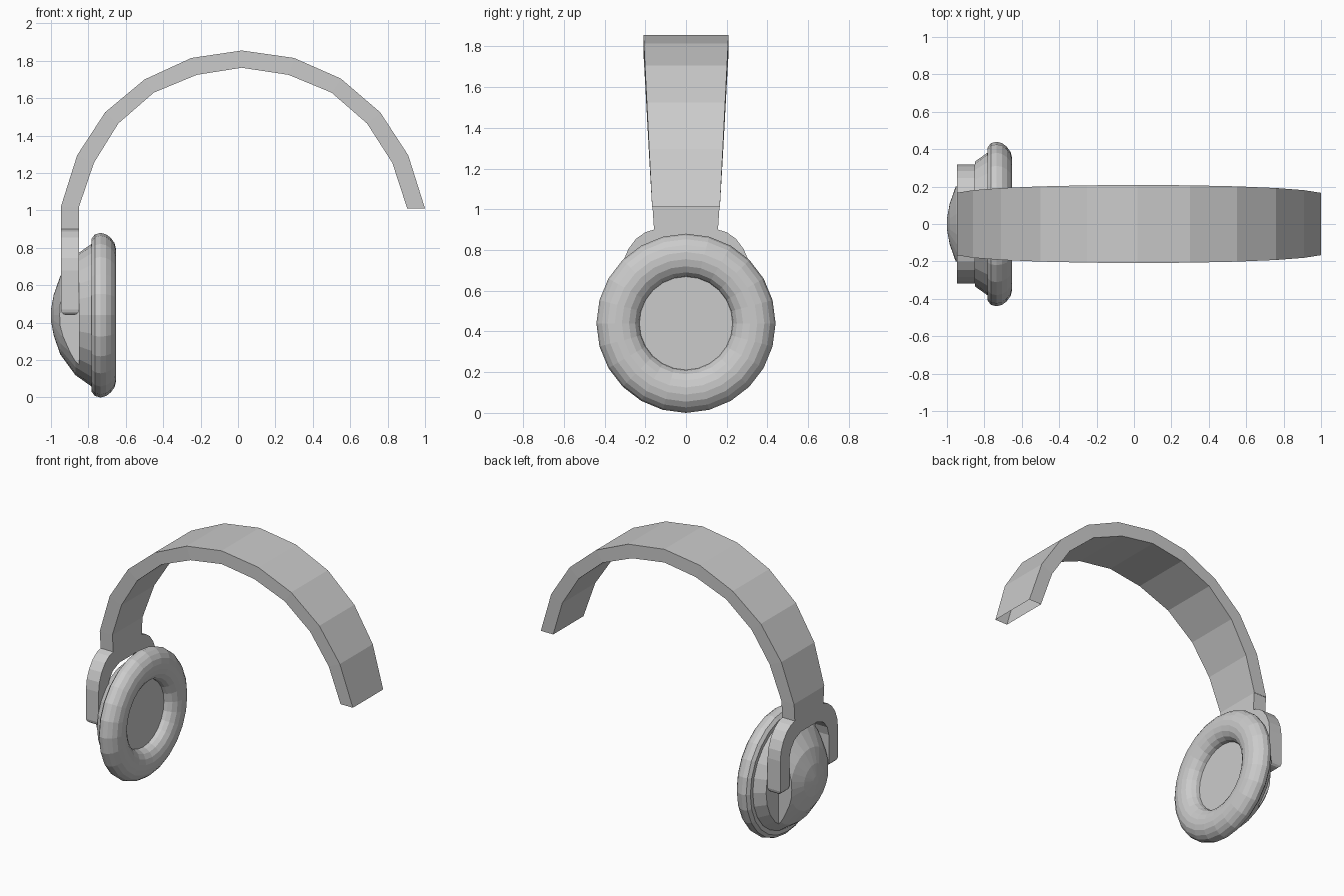
import bpy, bmesh
from math import sin, cos, pi

if "Cube" in bpy.data.objects:
    bpy.data.objects.remove(bpy.data.objects["Cube"])

CUP_Z = 0.44


def finish(name, bm, smooth=None):
    bmesh.ops.remove_doubles(bm, verts=bm.verts, dist=1e-5)
    bmesh.ops.recalc_face_normals(bm, faces=bm.faces)
    mesh = bpy.data.meshes.new(name)
    bm.to_mesh(mesh)
    bm.free()
    ob = bpy.data.objects.new(name, mesh)
    bpy.context.collection.objects.link(ob)
    return ob


def lathe(name, profile, segs=24):
    """Revolve (x, radius) points about the ear axis, closing flat ends."""
    bm = bmesh.new()
    rings = []
    for x, r in profile:
        rings.append([bm.verts.new((x, r * cos(2 * pi * i / segs),
                                    CUP_Z + r * sin(2 * pi * i / segs)))
                      for i in range(segs)])
    for a, b in zip(rings, rings[1:]):
        for i in range(segs):
            j = (i + 1) % segs
            bm.faces.new((a[i], a[j], b[j], b[i]))
    bm.faces.new(rings[0])
    bm.faces.new(rings[-1])
    return finish(name, bm)


# Headband: tapered strip, right end left open
outer = [(-.947, 1.02), (-.86, 1.295), (-.71, 1.525), (-.50, 1.70), (-.25, 1.815),
         (.02, 1.855), (.30, 1.815), (.55, 1.705), (.76, 1.525), (.91, 1.295), (1.0, 1.01)]
inner = [(-.85, 1.02), (-.77, 1.255), (-.64, 1.465), (-.45, 1.63), (-.22, 1.725),
         (.02, 1.763), (.27, 1.725), (.50, 1.63), (.69, 1.465), (.825, 1.255), (.905, 1.01)]
bm = bmesh.new()
sections = []
for (xo, zo), (xi, zi) in zip(outer, inner):
    w = 0.166 + (zo - 1) * 0.05
    sections.append([bm.verts.new(p) for p in
                     ((xo, -w, zo), (xo, w, zo), (xi, w, zi), (xi, -w, zi))])
for a, b in zip(sections, sections[1:]):
    for i in range(4):
        j = (i + 1) % 4
        bm.faces.new((a[i], a[j], b[j], b[i]))
finish("headband", bm)

# Yoke: neck and fork outline, extruded through its thickness
half = [(.165, 1.02), (.157, .90), (.20, .887), (.245, .855), (.283, .805), (.308, .745),
        (.317, .68), (.317, .44), (.217, .44), (.217, .66), (.20, .72), (.16, .77),
        (.09, .80)]
outline = half + [(-y, z) for y, z in reversed(half)]
bm = bmesh.new()
face = bm.faces.new([bm.verts.new((-.947, y, z)) for y, z in outline])
ext = bmesh.ops.extrude_face_region(bm, geom=[face])
bmesh.ops.translate(bm, vec=(.097, 0, 0),
                    verts=[v for v in ext["geom"] if isinstance(v, bmesh.types.BMVert)])
tips = [e for e in bm.edges if all(v.co.z < .45 for v in e.verts)]
bmesh.ops.bevel(bm, geom=tips, offset=.03, segments=3, profile=.5, affect='EDGES')
finish("yoke", bm)

# Ear cup shell: dome with recesses cut for the fork arms
shell = lathe("ear_cup_shell", [(-.76, .385), (-.785, .38), (-.87, .32), (-.95, .21),
                                (-.985, .11), (-1.0, .03)])
bm = bmesh.new()
for s in (-1, 1):
    box = bmesh.ops.create_cube(bm, size=1)["verts"]
    for v in box:
        v.co = (-1.05 + v.co.x * .4, s * .45 + v.co.y * .5, CUP_Z + v.co.z)
cutter = finish("recess_cutter", bm)
cutter.hide_render = True
mod = shell.modifiers.new("recess", 'BOOLEAN')
mod.operation = 'DIFFERENCE'
mod.solver = 'EXACT'
mod.object = cutter
bpy.context.view_layer.objects.active = shell
shell.select_set(True)
bpy.ops.object.modifier_apply(modifier=mod.name)
bpy.data.objects.remove(cutter)

# Ear cushion: padded ring with a flat speaker disc inside
lathe("ear_cushion", [(-.78, .37), (-.782, .41), (-.765, .432), (-.735, .44), (-.705, .432),
                      (-.68, .413), (-.66, .385), (-.651, .35), (-.651, .315), (-.66, .28),
                      (-.68, .25), (-.705, .234), (-.73, .229)])
